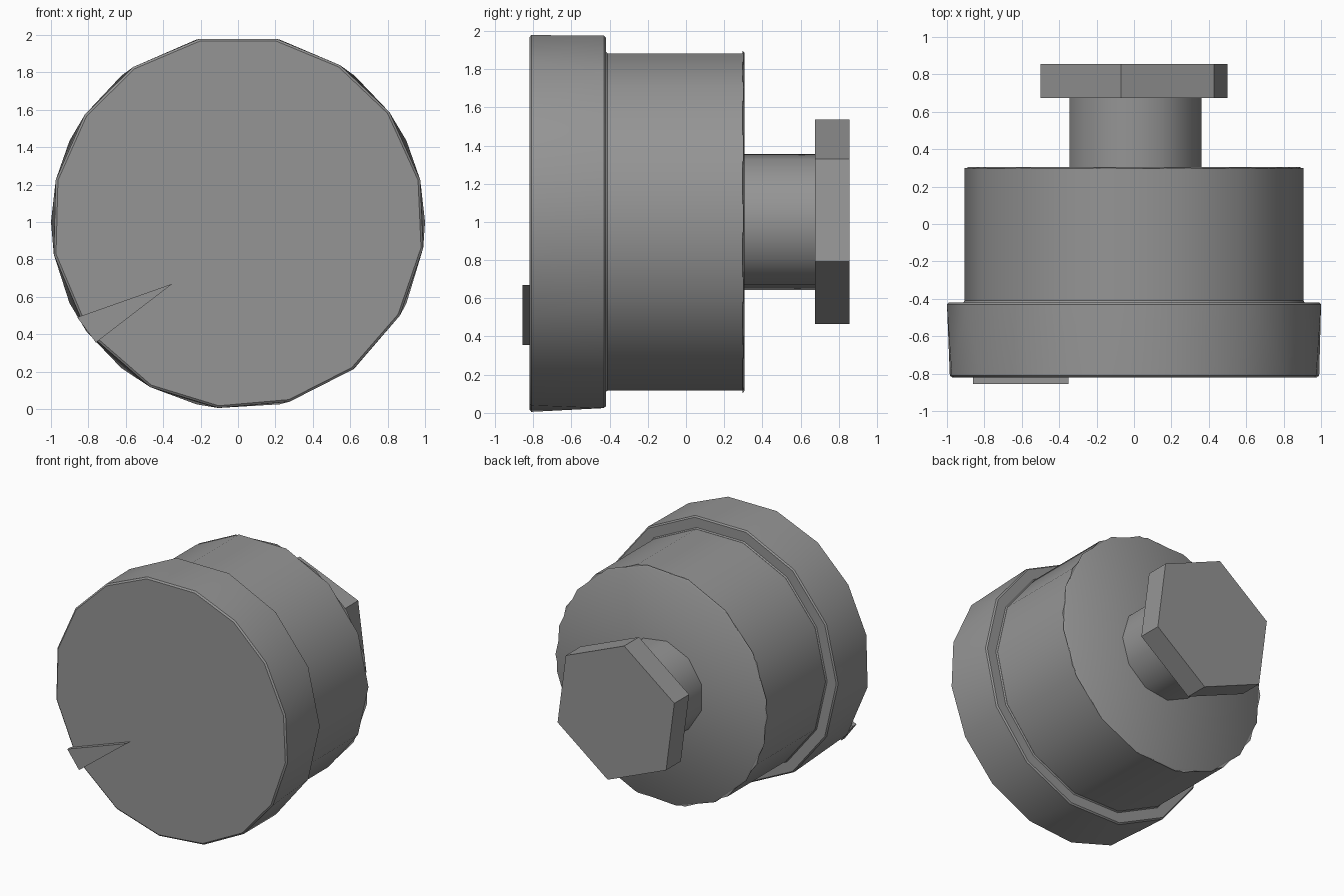
import bpy, bmesh
from math import cos, sin, radians

if "Cube" in bpy.data.objects:
    bpy.data.objects.remove(bpy.data.objects["Cube"], do_unlink=True)

grey = bpy.data.materials.new("plain grey")
grey.use_nodes = True
grey.diffuse_color = (0.3, 0.3, 0.3, 1)
grey.node_tree.nodes["Principled BSDF"].inputs["Base Color"].default_value = (0.3, 0.3, 0.3, 1)


def ring(radius, y, angles):
    """Points of a ring around the horizontal axis."""
    return [(radius * cos(radians(a)), y, 1 + radius * sin(radians(a))) for a in angles]


def regular(sides, start=0):
    return [start + 360 * i / sides for i in range(sides)]


def solid(name, points, smooth=True):
    """Convex solid wrapped around a set of points."""
    bm = bmesh.new()
    for p in points:
        bm.verts.new(p)
    bmesh.ops.convex_hull(bm, input=bm.verts[:])
    bmesh.ops.dissolve_limit(bm, angle_limit=0.002, verts=bm.verts[:], edges=bm.edges[:])
    bmesh.ops.recalc_face_normals(bm, faces=bm.faces[:])
    mesh = bpy.data.meshes.new(name)
    bm.to_mesh(mesh)
    bm.free()
    mesh.materials.append(grey)
    obj = bpy.data.objects.new(name, mesh)
    bpy.context.collection.objects.link(obj)
    if smooth:
        bpy.ops.object.select_all(action="DESELECT")
        obj.select_set(True)
        bpy.context.view_layer.objects.active = obj
        bpy.ops.object.shade_smooth_by_angle(angle=radians(40))
    return obj


coarse = regular(14)
uneven = [352, 13, 36, 57, 78, 102, 124, 145, 167, 190, 216, 242, 264, 286, 308, 330]

# Front cap: uneven front rim running into a coarser back rim
solid("front_cap", ring(0.988, -0.82, uneven) + ring(1.0, -0.81, uneven)
      + ring(1.0, -0.43, coarse) + ring(0.99, -0.42, coarse))

# Main drum with a thin rear lip
solid("main_drum", ring(0.905, -0.5, coarse) + ring(0.905, 0.3, coarse))
solid("rear_lip", ring(0.905, 0.297, regular(16, -8)) + ring(0.895, 0.305, regular(16, -8)))
solid("drum_collar", ring(0.92, -0.43, coarse) + ring(0.906, -0.41, coarse))

# Rear stem and hexagonal head
stem = regular(11)
solid("rear_stem", ring(0.36, 0.29, stem) + ring(0.36, 0.69, stem))
head = regular(6, 37.5)
solid("hex_head", ring(0.54, 0.675, head) + ring(0.54, 0.855, head), smooth=False)

# Wedge pointer on the front face
wedge = [(-0.35, 0.67), (-0.86, 0.49), (-0.76, 0.355)]
solid("pointer_wedge", [(x, y, z) for y in (-0.855, -0.81) for x, z in wedge], smooth=False)
